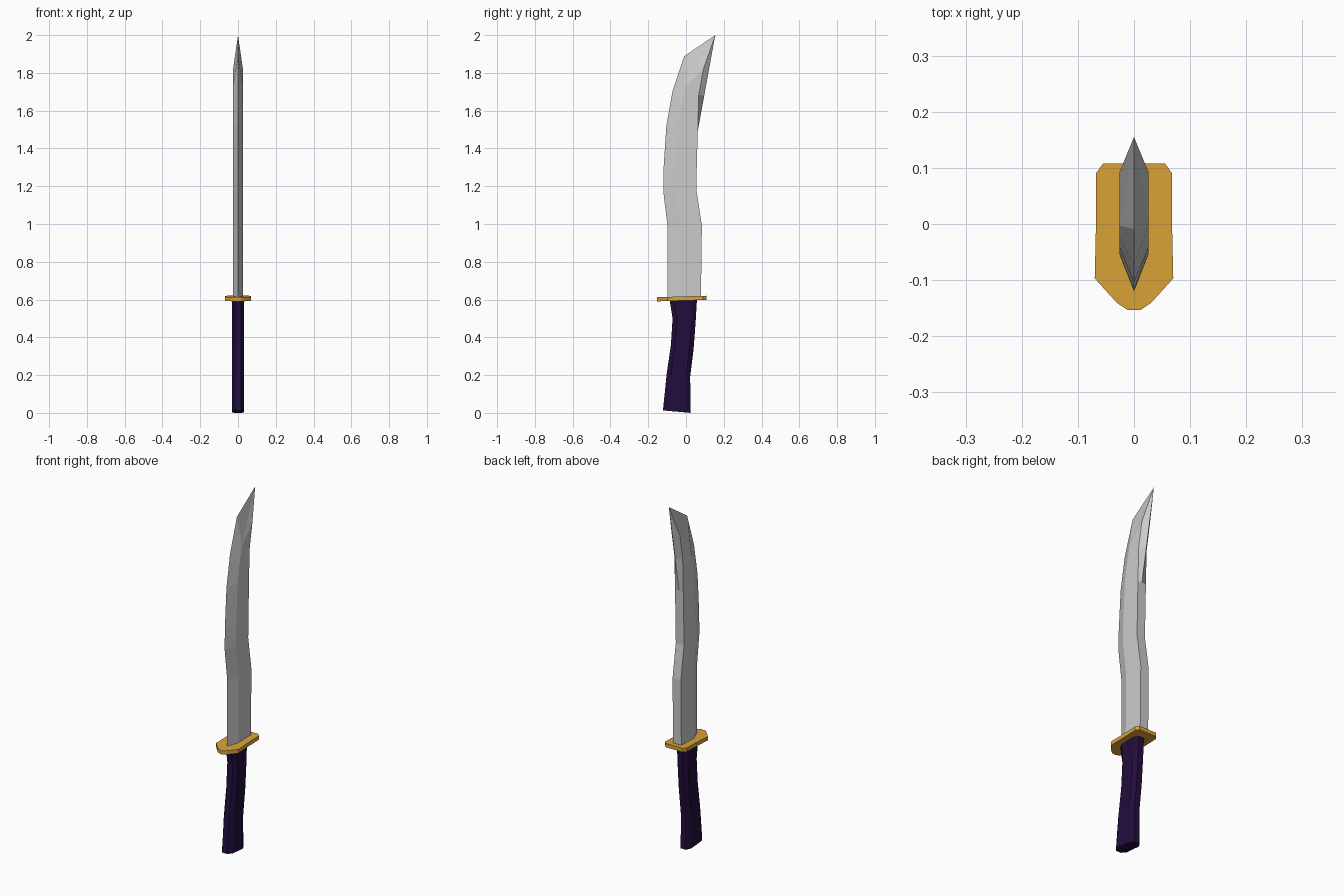
import bpy, bmesh

if "Cube" in bpy.data.objects:
    bpy.data.objects.remove(bpy.data.objects["Cube"])


def material(name, rgb):
    m = bpy.data.materials.new(name)
    m.diffuse_color = (*rgb, 1)
    m.use_nodes = True
    m.node_tree.nodes["Principled BSDF"].inputs["Base Color"].default_value = m.diffuse_color
    return m


def loft(name, rings, mat=None):
    """Skin closed rings of points; repeated points are merged."""
    bm = bmesh.new()
    loops = [[bm.verts.new(p) for p in ring] for ring in rings]
    n = len(loops[0])
    for a, b in zip(loops, loops[1:]):
        for i in range(n):
            j = (i + 1) % n
            bm.faces.new((a[i], a[j], b[j], b[i]))
    bm.faces.new(loops[0][::-1])
    bm.faces.new(loops[-1])
    bmesh.ops.remove_doubles(bm, verts=bm.verts[:], dist=1e-5)
    bmesh.ops.recalc_face_normals(bm, faces=bm.faces[:])
    me = bpy.data.meshes.new(name)
    bm.to_mesh(me)
    bm.free()
    ob = bpy.data.objects.new(name, me)
    bpy.context.collection.objects.link(ob)
    if mat:
        me.materials.append(mat)
    return ob


# Blade: sharp edge, bevel ridge and spine as (y, z) per station
T = 0.026
TIP = (0.155, 2.0)
stations = [
    ((-0.098, 0.60), (-0.034, 0.60), (0.079, 0.60)),
    ((-0.097, 0.985), (-0.031, 0.99), (0.084, 0.99)),
    ((-0.120, 1.17), (-0.054, 1.18), (0.055, 1.18)),
    ((-0.119, 1.29), (-0.053, 1.30), (0.057, 1.30)),
    ((-0.104, 1.52), (-0.041, 1.53), (0.062, 1.49)),
    ((-0.072, 1.70), (-0.024, 1.63), (0.067, 1.68)),
    ((-0.010, 1.888), (-0.003, 1.73), (0.092, 1.82)),
]
rings = []
for edge, ridge, back in stations:
    # the spine is flat low down, then rises to a false edge towards the tip
    t = max(0, (back[1] - 1.49) / (TIP[1] - 1.49))
    mid = back[0] if t == 0 else 0.062 + t * (TIP[0] - 0.062)
    rings.append([(0, *edge), (T, *ridge), (T, *back),
                  (0, mid, back[1]), (-T, *back), (-T, *ridge)])
rings.append([(0, *TIP)] * 6)
loft("blade", rings)

# Guard: slightly tilted plate with a tapered front
half = [(0.055, 0.108), (0.068, 0.09), (0.068, -0.01),
        (0.070, -0.097), (0.030, -0.141), (0.012, -0.153)]
outline = half + [(-x, y) for x, y in reversed(half)]
loft("guard", [[(x, y, z + 0.03 * y) for x, y in outline] for z in (0.595, 0.617)],
     material("gold", (0.70, 0.37, 0.04)))

# Grip: curved handle with chamfered section, front and back (y, z) per station
W = 0.033
grip = [
    ((-0.122, 0.013), (0.025, 0.0)),
    ((-0.103, 0.20), (0.022, 0.19)),
    ((-0.080, 0.36), (0.040, 0.336)),
    ((-0.071, 0.50), (0.051, 0.48)),
    ((-0.087, 0.60), (0.058, 0.60)),
]
rings = []
for (y0, z0), (y1, z1) in grip:
    side = [(W * 0.5, 0), (W, 0.18), (W, 0.82), (W * 0.5, 1)]
    section = side + [(-x, t) for x, t in reversed(side)]
    rings.append([(x, y0 + t * (y1 - y0), z0 + t * (z1 - z0)) for x, t in section])
loft("grip", rings, material("dark_purple", (0.016, 0.004, 0.045)))
